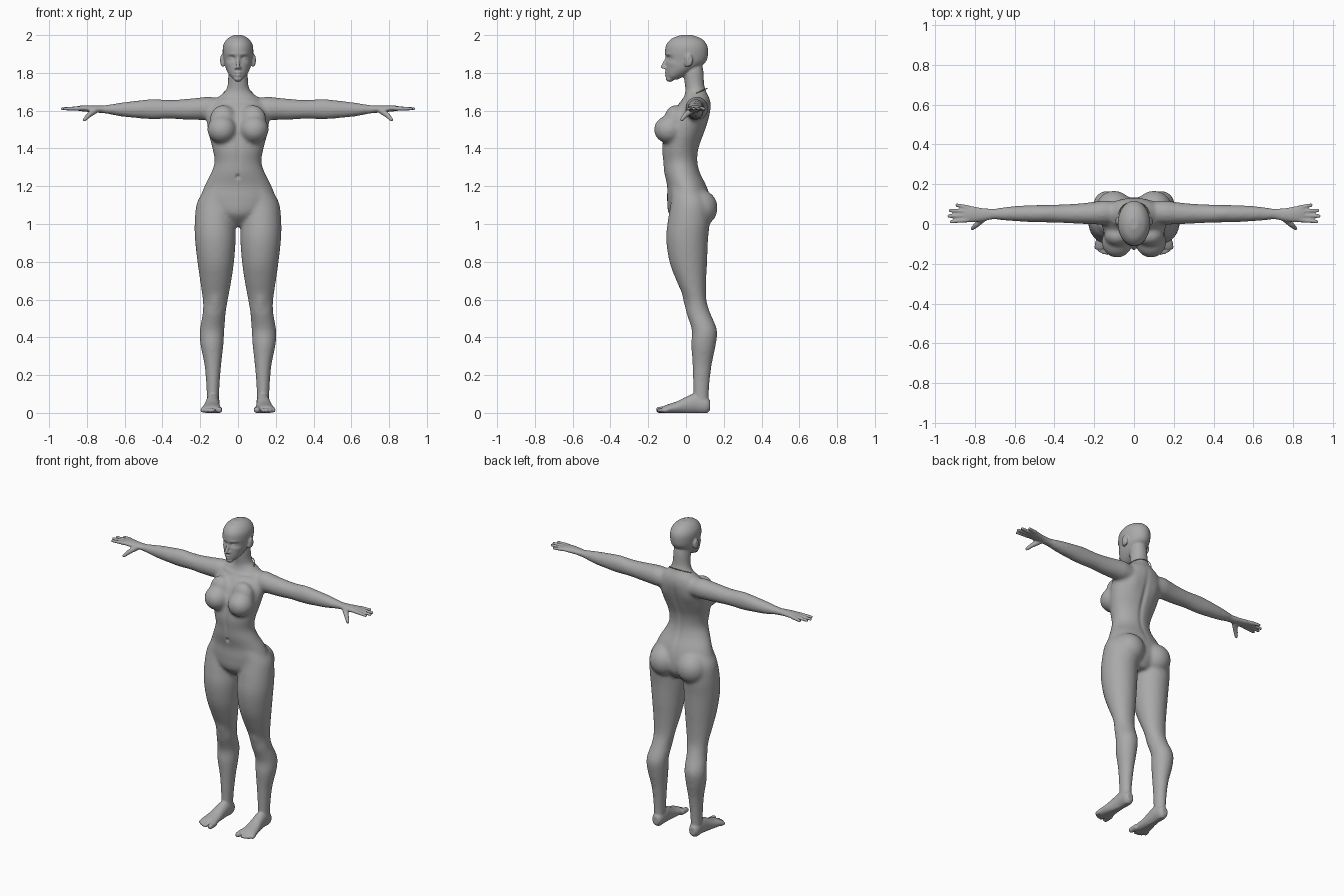
import bpy
import bmesh
import math
from mathutils import Vector, Matrix

default_cube = bpy.data.objects.get("Cube")
if default_cube:
    bpy.data.objects.remove(default_cube, do_unlink=True)


def make_material(name, colour):
    material = bpy.data.materials.new(name)
    material.use_nodes = True
    material.diffuse_color = colour
    material.node_tree.nodes["Principled BSDF"].inputs["Base Color"].default_value = colour
    return material


def smooth_rings(rings, steps=4):
    """Catmull-Rom interpolation between the key cross-sections."""
    result = []
    last = len(rings) - 1
    for i in range(last):
        a, b = rings[max(i - 1, 0)], rings[i]
        c, d = rings[i + 1], rings[min(i + 2, last)]
        for step in range(steps):
            t = step / steps
            result.append([
                0.5 * (2 * q + (r - p) * t + (2 * p - 5 * q + 4 * r - s) * t ** 2
                       + (3 * q - p - 3 * r + s) * t ** 3)
                for p, q, r, s in zip(a, b, c, d)])
    result.append(rings[-1])
    return result


def loft(bm, axis, rings, sides=32):
    """Skin ellipses given as (position on axis, centre a, centre b, radius a, radius b)."""
    loops = []
    for along, ca, cb, ra, rb in smooth_rings(rings):
        loop = []
        for k in range(sides):
            angle = math.tau * k / sides
            co = [ca + ra * math.cos(angle), cb + rb * math.sin(angle)]
            co.insert("xyz".index(axis), along)
            loop.append(bm.verts.new(co))
        loops.append(loop)
    for low, high in zip(loops, loops[1:]):
        for k in range(sides):
            n = (k + 1) % sides
            bm.faces.new((low[k], low[n], high[n], high[k]))
    bm.faces.new(loops[0][::-1])
    bm.faces.new(loops[-1])


def ellipsoid(bm, centre, radii):
    matrix = Matrix.Translation(centre) @ Matrix.Diagonal((*radii, 1))
    bmesh.ops.create_icosphere(bm, subdivisions=3, radius=1, matrix=matrix)


def beads(bm, start, end, r_start, r_end, count=12):
    """A tapering rounded rod made of overlapping balls."""
    start, end = Vector(start), Vector(end)
    for i in range(count):
        t = i / (count - 1)
        radius = r_start + (r_end - r_start) * t
        bmesh.ops.create_icosphere(bm, subdivisions=2, radius=radius,
                                   matrix=Matrix.Translation(start.lerp(end, t)))


def add_mirrored(bm, build):
    """Build the left side, then add its mirror image on the right."""
    half = bmesh.new()
    build(half)
    for side in (1, -1):
        mesh = bpy.data.meshes.new("half")
        half.to_mesh(mesh)
        mesh.transform(Matrix.Diagonal((side, 1, 1, 1)))
        bm.from_mesh(mesh)
        bpy.data.meshes.remove(mesh)
    half.free()


def fuse(bm, voxel, passes):
    """Merge overlapping parts into one skin and relax it."""
    bmesh.ops.recalc_face_normals(bm, faces=bm.faces)
    mesh = bpy.data.meshes.new("parts")
    bm.to_mesh(mesh)
    bm.free()
    ob = bpy.data.objects.new("parts", mesh)
    bpy.context.collection.objects.link(ob)
    remesh = ob.modifiers.new("Fuse", "REMESH")
    remesh.mode = "VOXEL"
    remesh.voxel_size = voxel
    relax = ob.modifiers.new("Relax", "SMOOTH")
    relax.factor = 0.5
    relax.iterations = passes
    bpy.context.view_layer.update()
    graph = bpy.context.evaluated_depsgraph_get()
    skin = bpy.data.meshes.new_from_object(ob.evaluated_get(graph))
    bpy.data.objects.remove(ob)
    fused = bmesh.new()
    fused.from_mesh(skin)
    return fused


def sculpt(bm, centre, radii, amount):
    """Push the skin in or out along its normals with a soft falloff, on both sides."""
    bm.normal_update()
    cx, cy, cz = centre
    rx, ry, rz = radii
    for v in bm.verts:
        d = (((abs(v.co.x) - cx) / rx) ** 2 + ((v.co.y - cy) / ry) ** 2
             + ((v.co.z - cz) / rz) ** 2)
        if d < 6:
            v.co += v.normal * amount * math.exp(-d)


def limbs(bm):
    # Leg from ankle to hip
    loft(bm, "z", [
        (.05, .133, .08, .033, .042), (.12, .133, .08, .034, .042),
        (.25, .133, .085, .044, .051), (.36, .138, .093, .061, .065),
        (.44, .137, .097, .065, .067), (.53, .126, .065, .061, .063),
        (.6, .12, .05, .067, .058), (.7, .118, .028, .083, .079),
        (.8, .118, .012, .097, .1), (.92, .12, .006, .108, .111),
        (1.02, .122, .015, .107, .111), (1.12, .115, .02, .1, .1),
        (1.2, .09, 0, .07, .08)])
    # Arm from shoulder to wrist
    loft(bm, "x", [
        (.08, .06, 1.61, .05, .05), (.15, .058, 1.612, .06, .062),
        (.2, .055, 1.61, .057, .06), (.28, .052, 1.607, .051, .055),
        (.36, .052, 1.607, .047, .05), (.45, .052, 1.608, .044, .054),
        (.52, .052, 1.607, .043, .048), (.62, .052, 1.606, .037, .037),
        (.7, .05, 1.607, .029, .023), (.76, .05, 1.608, .031, .019)])
    # Buttock and breast
    ellipsoid(bm, (.1, .07, 1.085), (.096, .098, .1))
    ellipsoid(bm, (.085, -.09, 1.5), (.078, .08, .075))
    ellipsoid(bm, (.08, -.06, 1.55), (.07, .055, .08))


def hands_feet_ears(bm):
    # Palm, fingers and thumb
    loft(bm, "x", [
        (.71, .05, 1.608, .026, .018), (.77, .047, 1.61, .034, .018),
        (.82, .05, 1.612, .041, .016), (.855, .053, 1.612, .038, .011)])
    for base, tip, reach in ((.02, .012, .917), (.042, .04, .93),
                             (.063, .068, .923), (.083, .095, .89)):
        beads(bm, (.835, base, 1.612), (reach, tip, 1.61), .0125, .0095)
    beads(bm, (.755, .03, 1.603), (.79, -.003, 1.576), .018, .014)
    beads(bm, (.79, -.003, 1.576), (.812, -.022, 1.553), .014, .01)
    # Foot and toes
    loft(bm, "y", [
        (.128, .133, .04, .02, .026), (.105, .133, .042, .033, .046),
        (.05, .133, .05, .036, .053), (0, .136, .04, .039, .045),
        (-.05, .14, .028, .046, .032), (-.1, .142, .02, .053, .024),
        (-.125, .142, .016, .05, .017)])
    beads(bm, (.103, -.1, .018), (.1, -.143, .016), .02, .017)
    for i in range(4):
        x = .13 + .018 * i
        beads(bm, (x, -.1, .016), (x + .004, -.145 + .003 * i * i, .013), .014, .0115)
    # Ear, eyeball, nostril
    ellipsoid(bm, (.083, .015, 1.867), (.013, .021, .034))
    ellipsoid(bm, (.08, .002, 1.85), (.009, .01, .02))
    beads(bm, (.009, -.112, 1.826), (.012, -.108, 1.826), .008, .008, 2)


# Torso and neck, blended with the limbs
body = bmesh.new()
loft(body, "z", [
    (.99, 0, .03, .06, .06), (1.05, 0, .02, .15, .11), (1.13, 0, .015, .196, .115),
    (1.2, 0, .005, .178, .105), (1.27, 0, -.02, .143, .096),
    (1.33, 0, -.03, .124, .092), (1.4, 0, -.03, .136, .098),
    (1.48, 0, -.01, .156, .106), (1.56, 0, .015, .166, .106),
    (1.62, 0, .04, .152, .092), (1.665, 0, .055, .115, .071),
    (1.7, 0, .052, .07, .056), (1.74, 0, .045, .055, .052),
    (1.8, 0, .04, .052, .054), (1.86, 0, .04, .045, .045)])
add_mirrored(body, limbs)
body = fuse(body, .01, 8)

# Head with nose, lips and chin
loft(body, "z", [
    (1.765, 0, -.07, .022, .026), (1.785, 0, -.054, .043, .05),
    (1.82, 0, -.025, .063, .081), (1.86, 0, 0, .074, .106),
    (1.91, 0, .003, .081, .114), (1.95, 0, .003, .077, .107),
    (1.982, 0, .003, .055, .078), (2, 0, .003, .022, .03)])
beads(body, (0, -.1, 1.88), (0, -.124, 1.832), .009, .0105)
ellipsoid(body, (0, -.1, 1.801), (.02, .014, .008))
ellipsoid(body, (0, -.1, 1.788), (.017, .013, .008))
ellipsoid(body, (0, -.085, 1.77), (.024, .023, .018))
add_mirrored(body, hands_feet_ears)
body = fuse(body, .005, 4)

# Soft surface details
for centre, radii, amount in (
        ((.033, -.1, 1.877), (.02, .04, .013), -.013),      # eye socket
        ((.033, -.09, 1.876), (.012, .03, .007), .006),     # eyelid
        ((.033, -.1, 1.9), (.025, .03, .007), .003),        # brow
        ((.05, -.07, 1.848), (.02, .03, .015), .003),       # cheek
        ((0, -.11, 1.795), (.02, .02, .004), -.004),        # mouth line
        ((.09, .02, 1.87), (.01, .008, .016), -.005),       # ear hollow
        ((.08, -.02, 1.655), (.06, .04, .008), .004),       # collarbone
        ((0, .1, 1.42), (.016, .06, .18), -.009),           # spine
        ((.08, .1, 1.55), (.04, .05, .06), .006),           # shoulder blade
        ((0, -.12, 1.38), (.015, .05, .1), -.005),          # midline
        ((0, -.11, 1.25), (.01, .03, .012), -.01),          # navel
        ((.12, -.01, .59), (.03, .03, .035), .007)):        # kneecap
    sculpt(body, centre, radii, amount)
for v in body.verts:
    v.co.z = min(max(v.co.z, 0), 2)

skin = make_material("skin grey", (.4, .4, .4, 1))
gold = make_material("dull gold", (.45, .38, .06, 1))


def finish(bm, name, material):
    mesh = bpy.data.meshes.new(name)
    bm.to_mesh(mesh)
    bm.free()
    mesh.materials.clear()
    mesh.materials.append(material)
    mesh.polygons.foreach_set("use_smooth", [True] * len(mesh.polygons))
    bpy.context.collection.objects.link(bpy.data.objects.new(name, mesh))


finish(body, "body", skin)

# Fine beaded chain around the back of the neck
chain = bmesh.new()
for i in range(41):
    angle = math.pi * i / 40
    drop = math.sin(angle)
    spot = Vector((.077 * math.cos(angle), .045 + .066 * drop, 1.688 + .03 * drop))
    bmesh.ops.create_icosphere(chain, subdivisions=1, radius=.0032,
                               matrix=Matrix.Translation(spot))
finish(chain, "neck_chain", gold)
